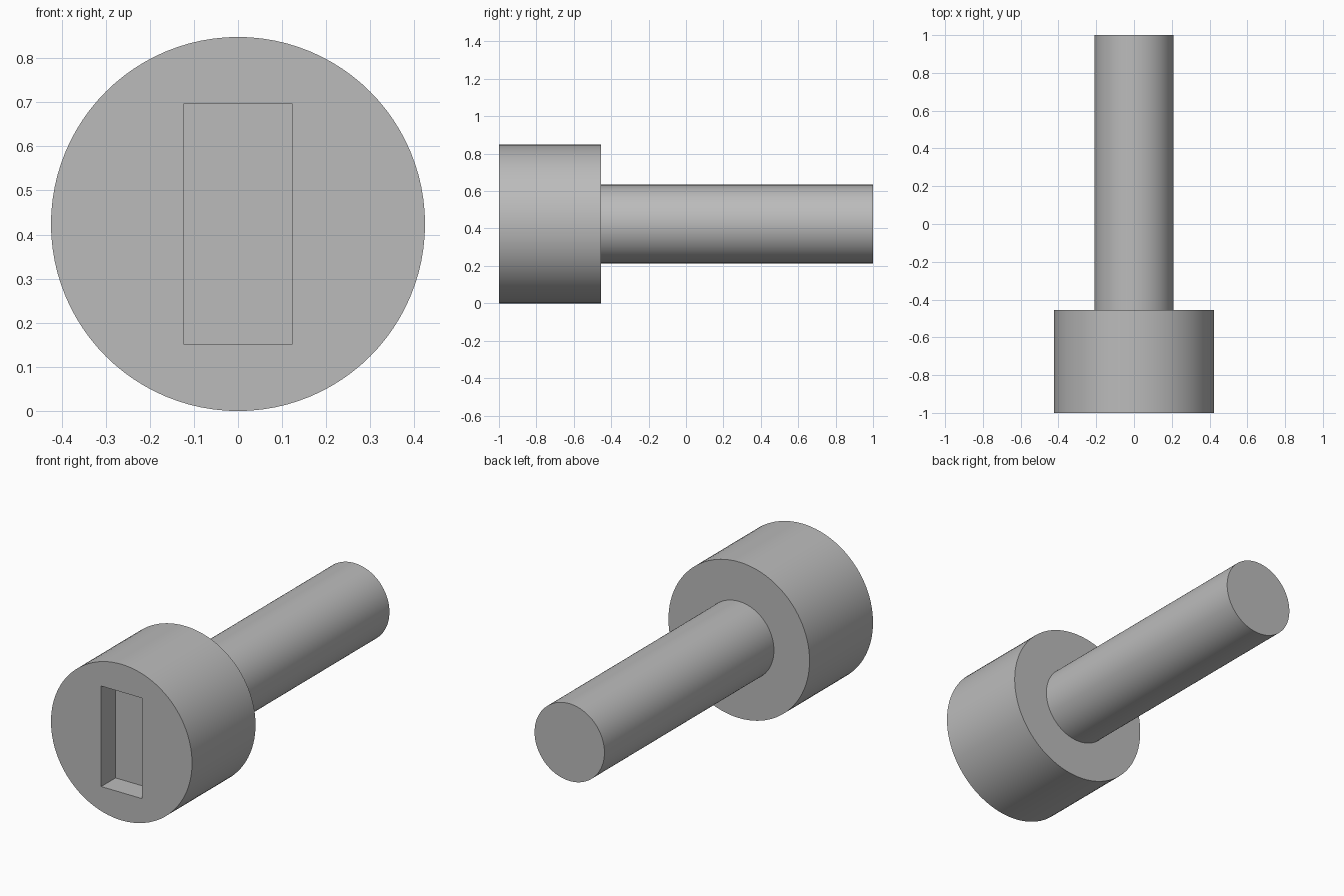
import bpy, bmesh
from math import pi, radians
from mathutils import Matrix, Vector

if "Cube" in bpy.data.objects:
    bpy.data.objects.remove(bpy.data.objects["Cube"], do_unlink=True)

HEAD_R, SHAFT_R = 0.424, 0.21
FRONT, SHOULDER, BACK = -1.0, -0.455, 1.0
SLOT_W, SLOT_H, SLOT_DEPTH = 0.244, 0.546, 0.123
SEGMENTS = 96

steel = bpy.data.materials.new("plain_grey")
steel.use_nodes = True
grey = (0.5, 0.5, 0.5, 1)
steel.diffuse_color = grey
steel.node_tree.nodes["Principled BSDF"].inputs["Base Color"].default_value = grey


def make_object(name, bm):
    bmesh.ops.recalc_face_normals(bm, faces=bm.faces)
    mesh = bpy.data.meshes.new(name)
    bm.to_mesh(mesh)
    bm.free()
    mesh.materials.append(steel)
    obj = bpy.data.objects.new(name, mesh)
    bpy.context.collection.objects.link(obj)
    return obj


# Bolt: stepped profile revolved about the long axis, with flat end caps
bm = bmesh.new()
centre = Vector((0, 0, HEAD_R))
profile = [(HEAD_R, FRONT), (HEAD_R, SHOULDER), (SHAFT_R, SHOULDER), (SHAFT_R, BACK)]
points = [bm.verts.new(centre + Vector((r, y, 0))) for r, y in profile]
edges = [bm.edges.new(pair) for pair in zip(points, points[1:])]
bmesh.ops.spin(bm, geom=points + edges, cent=centre, axis=(0, 1, 0),
               angle=2 * pi, steps=SEGMENTS, use_merge=True)
bmesh.ops.remove_doubles(bm, verts=bm.verts, dist=0.0001)
bmesh.ops.holes_fill(bm, edges=[e for e in bm.edges if e.is_boundary], sides=0)
bolt = make_object("bolt_head_and_shaft", bm)

# Rectangular slot cut into the front of the head
bm = bmesh.new()
place = Matrix.Translation((0, FRONT, HEAD_R))
size = Matrix.Diagonal((SLOT_W, 2 * SLOT_DEPTH, SLOT_H, 1))
bmesh.ops.create_cube(bm, size=1, matrix=place @ size)
cutter = make_object("slot_cutter", bm)
cutter.hide_render = True

cut = bolt.modifiers.new("slot", "BOOLEAN")
cut.operation = "DIFFERENCE"
cut.solver = "EXACT"
cut.object = cutter
bpy.ops.object.select_all(action="DESELECT")
bpy.context.view_layer.objects.active = bolt
bolt.select_set(True)
bpy.ops.object.modifier_apply(modifier=cut.name)
bpy.data.objects.remove(cutter, do_unlink=True)

# Smooth round sides, crisp rims and slot edges
bpy.ops.object.shade_smooth_by_angle(angle=radians(30))
